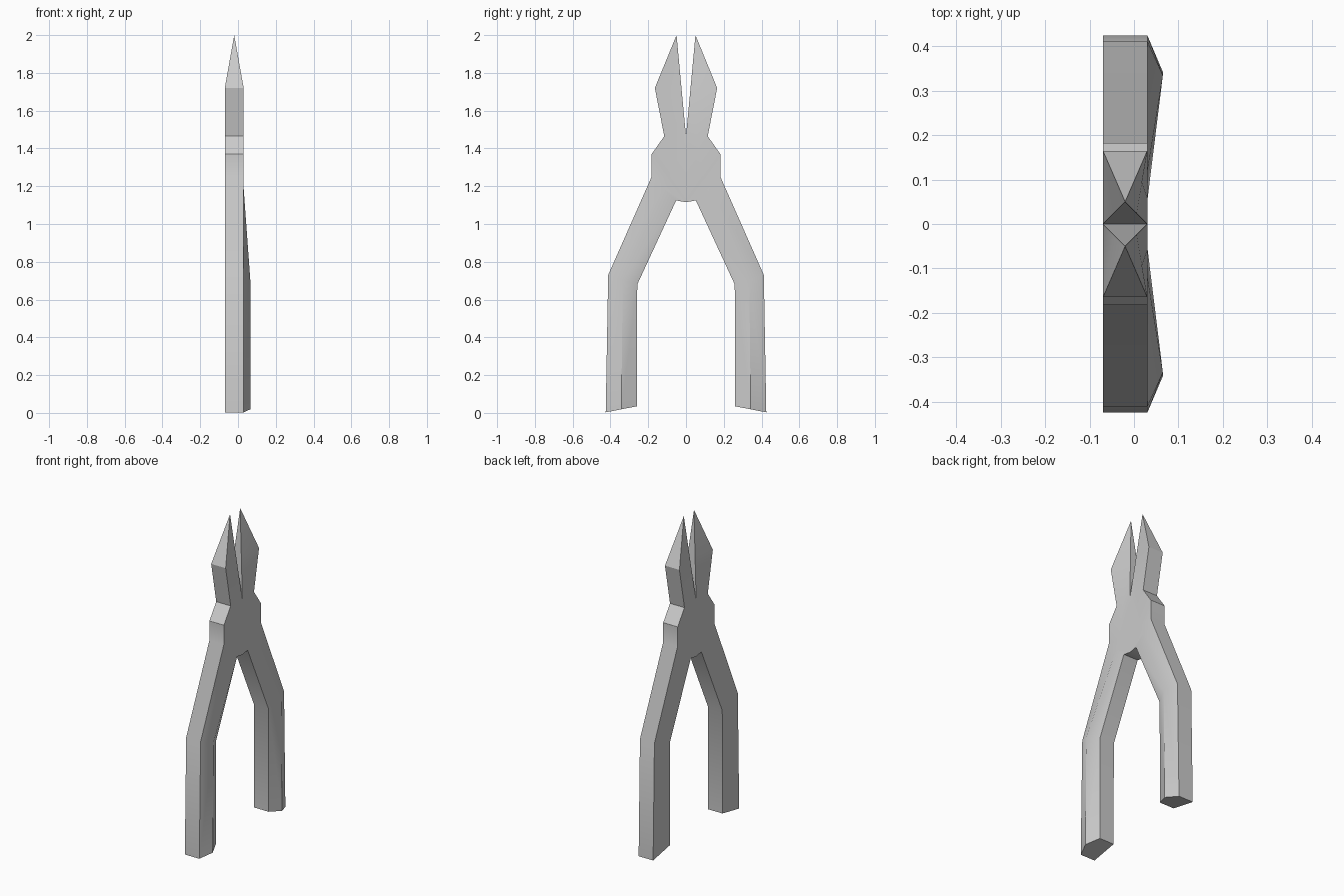
import bpy, bmesh, math

if "Cube" in bpy.data.objects:
    bpy.data.objects.remove(bpy.data.objects["Cube"])

CX, HALF = -0.02, 0.05          # middle of the thickness, half thickness
TIP = (CX, 0.05, 2.0)

# Sections from handle end to jaw: outer (y, z), inner (y, z),
# ridge height above the flat, half thickness at the inner edge
SECTIONS = [
    ((0.425, 0.003), (0.26, 0.035), 0.035, HALF),   # handle end
    ((0.412, 0.73), (0.258, 0.68), 0.035, HALF),    # elbow
    ((0.182, 1.25), (0.052, 1.125), 0.0, HALF),     # hip
    ((0.182, 1.37), (0.0, 1.115), 0.0, HALF),       # shoulder
    ((0.115, 1.465), (0.0, 1.465), 0.0, HALF),      # neck
    ((0.165, 1.72), (0.024, 1.72), 0.0, 0.026),     # jaw
]


def ring(bm, outer, inner, ridge, t):
    """Five-sided section with a raised ridge on the +x side."""
    mid = [(a + b) / 2 for a, b in zip(outer, inner)]
    mid_x = CX + (HALF + t) / 2 + ridge
    pts = [(CX - HALF, *outer), (CX + HALF, *outer), (mid_x, *mid),
           (CX + t, *inner), (CX - t, *inner)]
    return [bm.verts.new(p) for p in pts]


bm = bmesh.new()
rings = [ring(bm, *s) for s in SECTIONS]
bm.faces.new(rings[0])
for a, b in zip(rings, rings[1:]):
    for i in range(5):
        j = (i + 1) % 5
        bm.faces.new((a[i], a[j], b[j], b[i]))

# Pointed jaw
tip = bm.verts.new(TIP)
for i in range(5):
    bm.faces.new((rings[-1][i], rings[-1][(i + 1) % 5], tip))

# Open the middle plane so the mirrored halves join
middle = [f for f in bm.faces if all(abs(v.co.y) < 1e-5 for v in f.verts)]
bmesh.ops.delete(bm, geom=middle, context='FACES')
bmesh.ops.recalc_face_normals(bm, faces=bm.faces)

mesh = bpy.data.meshes.new("pliers")
bm.to_mesh(mesh)
bm.free()
pliers = bpy.data.objects.new("pliers", mesh)
bpy.context.collection.objects.link(pliers)

# Second half
mirror = pliers.modifiers.new("mirror", 'MIRROR')
mirror.use_axis = (False, True, False)
mirror.use_clip = True

bpy.context.view_layer.objects.active = pliers
pliers.select_set(True)
bpy.ops.object.modifier_apply(modifier=mirror.name)
bpy.ops.object.shade_smooth_by_angle(angle=math.radians(30))
